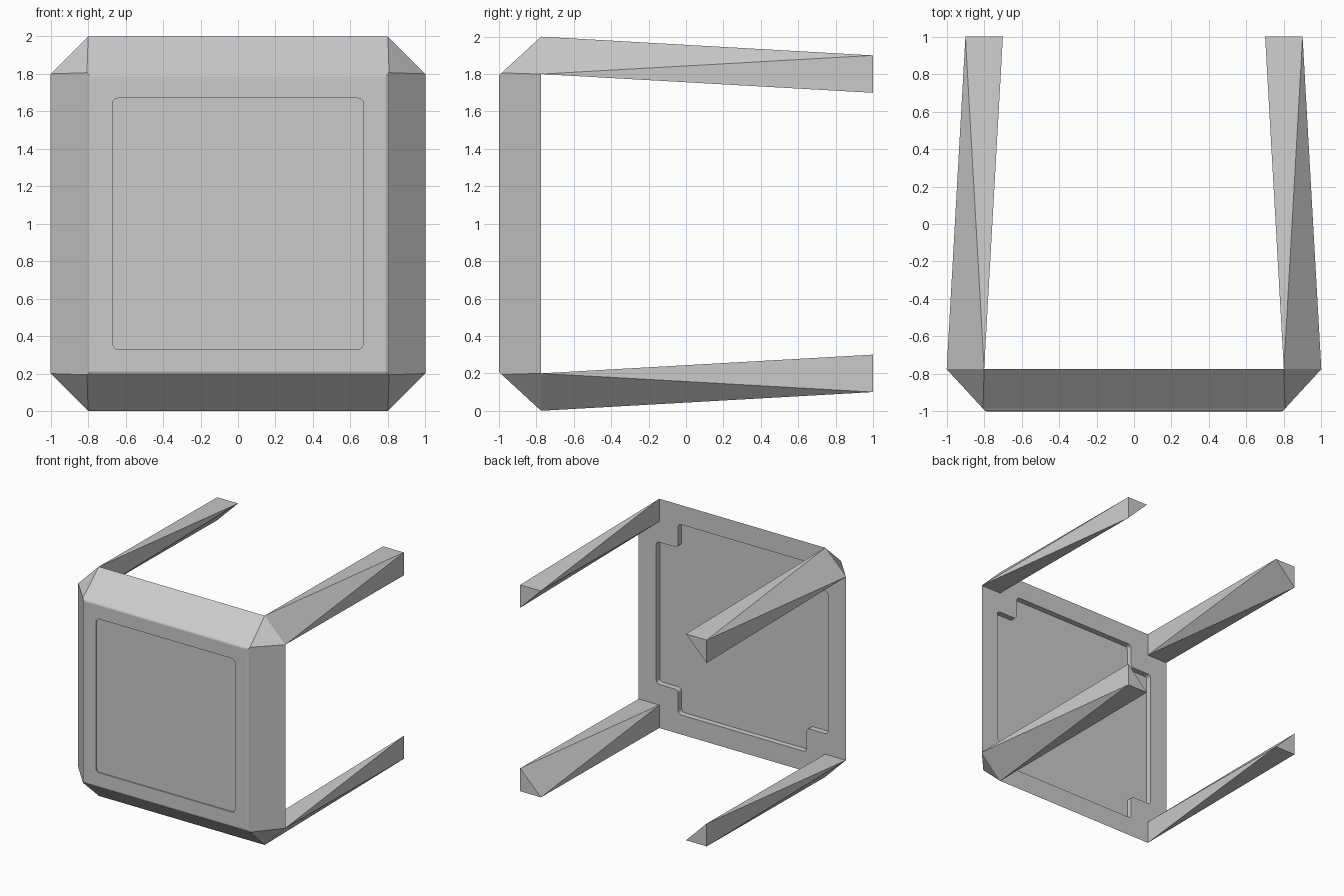
import bpy, bmesh

if "Cube" in bpy.data.objects:
    bpy.data.objects.remove(bpy.data.objects["Cube"])

BACK = -0.775   # y of the back of the front plate


def make_object(name, bm):
    bmesh.ops.recalc_face_normals(bm, faces=bm.faces)
    me = bpy.data.meshes.new(name)
    bm.to_mesh(me)
    bm.free()
    ob = bpy.data.objects.new(name, me)
    bpy.context.collection.objects.link(ob)
    return ob


def hull(points):
    bm = bmesh.new()
    verts = [bm.verts.new(p) for p in points]
    bmesh.ops.convex_hull(bm, input=verts)
    return bm


def prism(name, outline, y0, y1, radius):
    """Extrude an (x, z) outline along y and round its corners."""
    bm = bmesh.new()
    face = bm.faces.new([bm.verts.new((x, y0, z)) for x, z in outline])
    ext = bmesh.ops.extrude_face_region(bm, geom=[face])
    for v in ext["geom"]:
        if isinstance(v, bmesh.types.BMVert):
            v.co.y = y1
    bm.normal_update()
    corners = [e for e in bm.edges if abs(e.verts[0].co.y - e.verts[1].co.y) > 1e-4]
    bmesh.ops.bevel(bm, geom=corners, offset=radius, segments=4, profile=0.5, affect='EDGES')
    return make_object(name, bm)


def carve(target, cutter):
    mod = target.modifiers.new("carve", 'BOOLEAN')
    mod.operation = 'DIFFERENCE'
    mod.solver = 'EXACT'
    mod.object = cutter
    cutter.hide_render = True
    cutter.hide_set(True)


signs = [(1, 1), (-1, 1), (-1, -1), (1, -1)]

# Chamfered front plate: square front face, octagonal back
pts = []
for sx, sz in signs:
    pts += [(0.8 * sx, -1, 1 + 0.8 * sz),
            (sx, BACK, 1 + 0.8 * sz),
            (0.8 * sx, BACK, 1 + sz)]
bm = hull(pts)
bmesh.ops.dissolve_limit(bm, angle_limit=0.02, verts=bm.verts, edges=bm.edges)
front = [e for e in bm.edges if all(v.co.y < -0.99 for v in e.verts)]
bmesh.ops.bevel(bm, geom=front, offset=0.015, segments=3, profile=0.5, affect='EDGES')
plate = make_object("front_plate", bm)

# Cross-shaped back recess that leaves blocks under the legs
o, i = 0.83, 0.62
cross = [(o, i), (i, i), (i, o), (-i, o), (-i, i), (-o, i),
         (-o, -i), (-i, -i), (-i, -o), (i, -o), (i, -i), (o, -i)]
carve(plate, prism("back_recess_cutter", [(x, 1 + z) for x, z in cross],
                   BACK - 0.05, BACK + 0.1, 0.03))

# Shallow square panel sunk into the front
panel = [(0.67 * sx, 1 + 0.67 * sz) for sx, sz in signs]
carve(plate, prism("front_panel_cutter", panel, -1.1, -0.99, 0.03))

# Four twisted triangular legs running to the rear
for sx, sz in signs:
    near = [(1, 0.8), (0.8, 1), (0.8, 0.8)]
    far = [(0.9, 0.9), (0.7, 0.9), (0.9, 0.7)]
    pts = [(x * sx, BACK, 1 + z * sz) for x, z in near]
    pts += [(x * sx, 1, 1 + z * sz) for x, z in far]
    side = "right" if sx > 0 else "left"
    level = "upper" if sz > 0 else "lower"
    make_object(f"{level}_{side}_leg", hull(pts))
